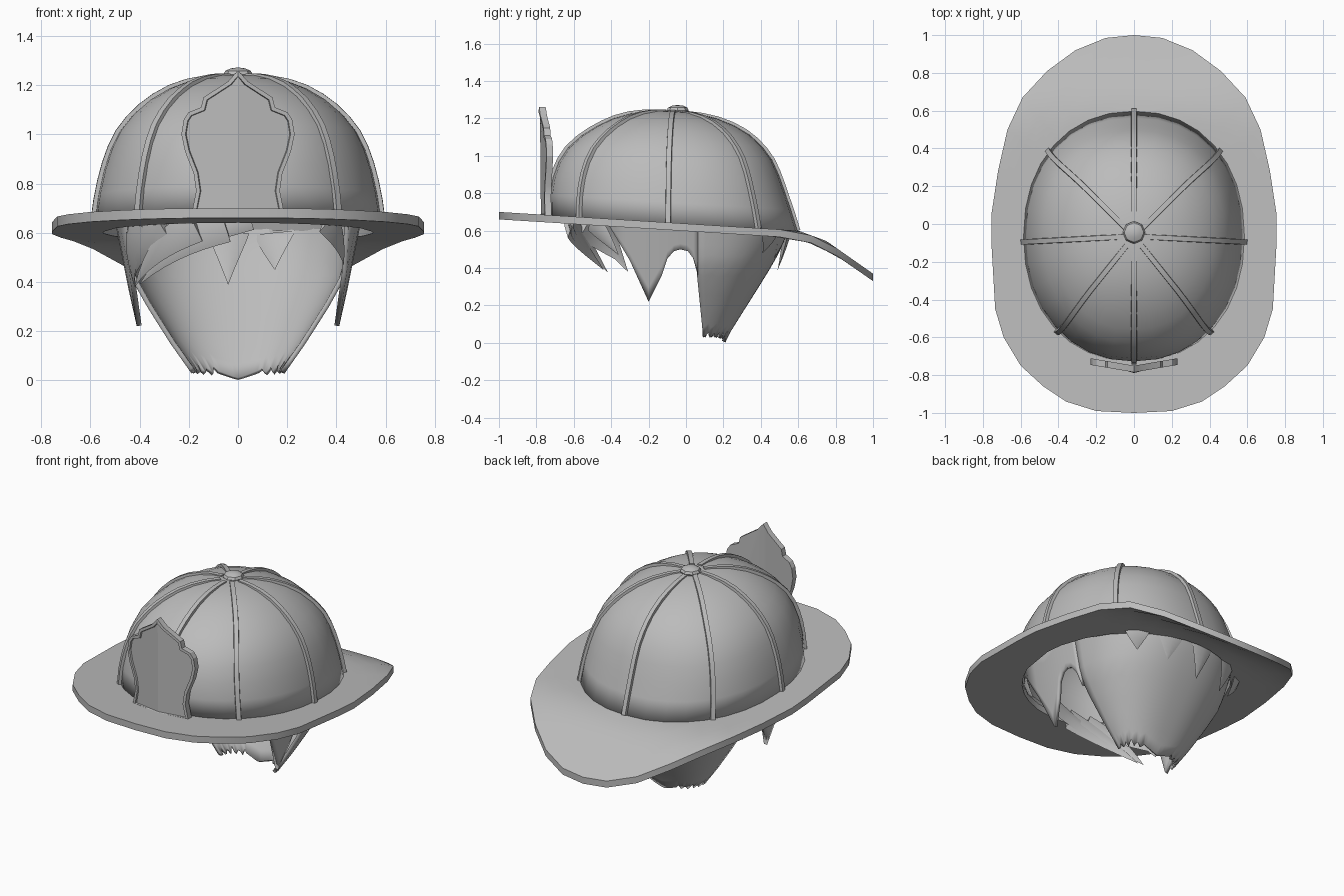
import bpy, bmesh, math, random
from mathutils import Vector

random.seed(4)
cube = bpy.data.objects.get("Cube")
if cube:
    bpy.data.objects.remove(cube, do_unlink=True)

grey = bpy.data.materials.new("plain grey")
grey.use_nodes = True
grey.diffuse_color = (0.5, 0.5, 0.5, 1)
bsdf = next(n for n in grey.node_tree.nodes if n.type == 'BSDF_PRINCIPLED')
bsdf.inputs["Base Color"].default_value = grey.diffuse_color


def finish(name, bm, thickness=0, angle=35):
    bmesh.ops.recalc_face_normals(bm, faces=bm.faces)
    me = bpy.data.meshes.new(name)
    bm.to_mesh(me)
    bm.free()
    ob = bpy.data.objects.new(name, me)
    bpy.context.collection.objects.link(ob)
    me.materials.append(grey)
    if thickness:
        mod = ob.modifiers.new("thickness", 'SOLIDIFY')
        mod.thickness, mod.offset = thickness, -1
    bpy.ops.object.select_all(action='DESELECT')
    ob.select_set(True)
    bpy.context.view_layer.objects.active = ob
    bpy.ops.object.shade_smooth_by_angle(angle=math.radians(angle))
    return ob


def loft(bm, rings, closed=False):
    """Join rows of points with quads."""
    rows = [[bm.verts.new(p) for p in ring] for ring in rings]
    n = len(rows[0])
    for a, b in zip(rows, rows[1:]):
        for i in range(n if closed else n - 1):
            j = (i + 1) % n
            bm.faces.new((a[i], a[j], b[j], b[i]))
    return rows


def lerp_table(table, x):
    """Linear lookup: rows of (key, values...)."""
    if x <= table[0][0]:
        return table[0][1:]
    for a, b in zip(table, table[1:]):
        if x <= b[0]:
            f = (x - a[0]) / (b[0] - a[0])
            return [p + (q - p) * f for p, q in zip(a[1:], b[1:])]
    return table[-1][1:]


def spow(v, e):
    return math.copysign(abs(v) ** e, v)


CY = -0.065


def brim_z(y):
    return lerp_table([(-1, .70), (.6, .60), (.75, .545), (1, .37)], y)[0]


def dome_point(theta, a, scale=1.0):
    """a = 0 at the crown, pi/2 at the rim; front and back lean forward a little."""
    r = max(math.sin(a), 0) ** .909
    t = max(math.cos(a), 0) ** .909
    r *= scale * (1 - .02 * math.sin(math.pi * min(1, t * 1.6)))
    lean = .028 * math.sin(math.pi * min(1, t * 1.2)) * math.sin(theta) ** 2
    y = CY + .662 * r * spow(math.sin(theta), .92) - lean
    base = .695 - .06 * (y + 1)
    return Vector((.585 * r * spow(math.cos(theta), .92), y, base + .602 * scale * t))


def dome_mesh(name, scale, thickness):
    bm = bmesh.new()
    rings = [[dome_point(math.tau * i / 32, math.pi / 2 * k / 10, scale) for i in range(32)]
             for k in range(1, 11)]
    rows = loft(bm, rings, closed=True)
    top = bm.verts.new(dome_point(0, 0, scale))
    for i in range(32):
        bm.faces.new((top, rows[0][i], rows[0][(i + 1) % 32]))
    return finish(name, bm, thickness)


# Helmet shell and the hair cap inside it
dome_mesh("helmet_dome", 1.0, .02)
dome_mesh("hair_cap", .9, 0)

# Raised ribs from crown to rim, sinking into the shell at the crown
for k, deg in enumerate((90, -90, -2, 182, 41, 139, -48, 228)):
    th = math.radians(deg)
    rings = []
    for s in range(13):
        a = math.pi / 2 * (.05 + .95 * s / 12)
        p = dome_point(th, a)
        along = dome_point(th, min(a + .03, math.pi / 2)) - dome_point(th, a - .03)
        across = Vector((-p.y + CY, p.x, 0))
        side = (across - across.project(along)).normalized()
        out = side.cross(along).normalized()
        if out.dot(p - Vector((0, CY, .6))) < 0:
            out = -out
        h = min(.015, .003 + .03 * a)
        rings.append([p - side * .016 - out * .015, p - side * .013 + out * h,
                      p + side * .013 + out * h, p + side * .016 - out * .015])
    bm = bmesh.new()
    rows = loft(bm, rings, closed=True)
    bm.faces.new(rows[0])
    bm.faces.new(rows[-1])
    finish(f"helmet_rib_{k + 1}", bm)

# Crown knob
bm = bmesh.new()
bmesh.ops.create_uvsphere(bm, u_segments=8, v_segments=6, radius=.06)
bmesh.ops.scale(bm, vec=(1, 1, .48), verts=bm.verts)
bmesh.ops.translate(bm, vec=(0, -.045, 1.243), verts=bm.verts)
finish("crown_knob", bm)

# Brim: wide ring, bent down at the back
half = [(0, 1), (.15, .985), (.31, .92), (.46, .81), (.59, .67), (.67, .5), (.72, .28), (.755, .05),
        (.755, -.1), (.735, -.45), (.69, -.6), (.6, -.75), (.48, -.86), (.36, -.94), (.2, -.99), (0, -1)]
outline = half + [(-x, y) for x, y in half[-2:0:-1]]
rings = []
for k in range(6):
    f = k / 5
    ring = []
    for x, y in outline:
        th = math.atan2((y - CY) / .66, x / .585)
        px = x * f + .55 * math.cos(th) * (1 - f)
        py = y * f + (CY + .625 * math.sin(th)) * (1 - f)
        ring.append((px, py, brim_z(py)))
    rings.append(ring)
low = [[(x, y, z - .04) for x, y, z in ring] for ring in rings]
bm = bmesh.new()
loft(bm, rings + low[::-1] + rings[:1], closed=True)
bmesh.ops.remove_doubles(bm, verts=bm.verts, dist=1e-5)
finish("helmet_brim", bm, angle=30)

# Front shield: two halves meeting at a ridge, with a raised border
edge = [(.19, .67), (.17, .77), (.18, .84), (.215, .93), (.23, 1), (.22, 1.06), (.2, 1.09),
        (.15, 1.11), (.14, 1.15), (.04, 1.215)]
bm = bmesh.new()
bottom, tip = bm.verts.new((0, -.785, .67)), bm.verts.new((0, -.785, 1.26))
for s in (1, -1):
    rim = [bm.verts.new((s * x, -.785 + .17 * x, z)) for x, z in edge]
    loop = [bottom] + rim + [tip]
    bm.faces.new(loop if s > 0 else loop[::-1])
front = bm.faces[:]
back = bmesh.ops.extrude_face_region(bm, geom=front, use_keep_orig=True)["geom"]
bmesh.ops.translate(bm, vec=(0, .035, 0), verts=[v for v in back if isinstance(v, bmesh.types.BMVert)])
bmesh.ops.recalc_face_normals(bm, faces=bm.faces)
for width, depth in ((.016, 0), (.002, -.009)):
    bmesh.ops.inset_region(bm, faces=front, thickness=width, depth=depth, use_even_offset=True)
finish("front_shield", bm, angle=20)

# Back hair: half funnel narrowing to a ragged nape
funnel = [(0, .18, .21), (.03, .19, .22), (.15, .275, .295), (.3, .37, .39), (.43, .442, .47),
          (.55, .468, .53), (.68, .494, .56)]
cols, nrows = 40, 12
bottoms = []
for c in range(cols + 1):
    m = abs(math.cos(math.pi * c / cols))
    notch = (c % 3) * random.uniform(.008, .02)
    bottoms.append(.002 + .07 * m if m < .42 else .01 + .018 * m + notch)
rings = []
for k in range(nrows + 1):
    ring = []
    for c in range(cols + 1):
        th = math.pi * c / cols
        z = bottoms[c] + (.68 - bottoms[c]) * k / nrows
        a, yb = lerp_table(funnel, z)
        front_y = lerp_table([(.05, .09), (.35, .06), (.5, .05)], z)[0]
        ring.append((a * spow(math.cos(th), .86), front_y + (yb - front_y) * math.sin(th) ** .86, z))
    rings.append(ring)
bm = bmesh.new()
loft(bm, rings)
finish("back_hair", bm, .02, angle=50)

# Side hair: pointed sideburn and an arch over each ear
contour = [(-.42, .64), (-.3, .44), (-.2, .22), (-.13, .36), (-.1, .45), (-.065, .49), (-.03, .5),
           (.01, .49), (.04, .45), (.065, .36)]
for s, name in ((1, "left_side_hair"), (-1, "right_side_hair")):
    rings = []
    for k in range(7):
        ring = []
        for y, lowest in contour:
            z = lowest + (.68 - lowest) * k / 6
            x = (.415 + .2 * (z - .22)) * math.sqrt(1 - ((y + .1) / .75) ** 2)
            ring.append((s * x, y, z))
        rings.append(ring)
    bm = bmesh.new()
    loft(bm, rings)
    finish(name, bm, .02, angle=50)


def strand(name, base, mid, tip, width):
    """Tapered lock of hair along a bent path."""
    b, m, t = Vector(base), Vector(mid), Vector(tip)
    rings = []
    for k in range(8):
        f = k / 7
        p = b * (1 - f) ** 2 + m * 2 * f * (1 - f) + t * f * f
        along = (m - b) * (1 - f) + (t - m) * f
        out = Vector((p.x, p.y - CY, 0)).normalized()
        side = along.cross(out).normalized()
        w = width * max(1 - f ** 1.5, .01)
        rings.append([p + side * w, p + out * w * .3, p - side * w, p - out * w * .3])
    bm = bmesh.new()
    rows = loft(bm, rings, closed=True)
    bm.faces.new(rows[0])
    bm.faces.new(rows[-1])
    finish(name, bm)


# Fringe swept to one side
fringe = [((.05, -.61, .66), (-.15, -.64, .6), (-.33, -.5, .46), .05),
          ((-.05, -.63, .63), (-.25, -.6, .57), (-.40, -.44, .39), .07),
          ((-.17, -.62, .63), (-.35, -.55, .55), (-.42, -.42, .38), .07),
          ((-.3, -.55, .63), (-.42, -.46, .55), (-.42, -.33, .42), .08),
          ((-.4, -.45, .64), (-.45, -.4, .52), (-.42, -.31, .38), .07),
          ((.36, -.5, .65), (.42, -.44, .58), (.43, -.36, .47), .06)]
for k, args in enumerate(fringe):
    strand(f"fringe_lock_{k + 1}", *args)

# Short locks at the back, outside the hair, and two on its inner side
locks = [(-.04, .49, .39), (.15, .47, .45), (.32, .41, .48), (-.25, .44, .41), (-.4, .33, .48)]
for k, (x, y, z) in enumerate(locks):
    strand(f"back_lock_{k + 1}", (x * 1.1, y * 1.1, .61), (x * 1.1, y * 1.1, .55), (x, y, z), .085)
for k, (x, y, z) in enumerate(locks[:2]):
    strand(f"inner_lock_{k + 1}", (x, .5, .6), (x, .48, .55), (x, y - .09, z), .085)
